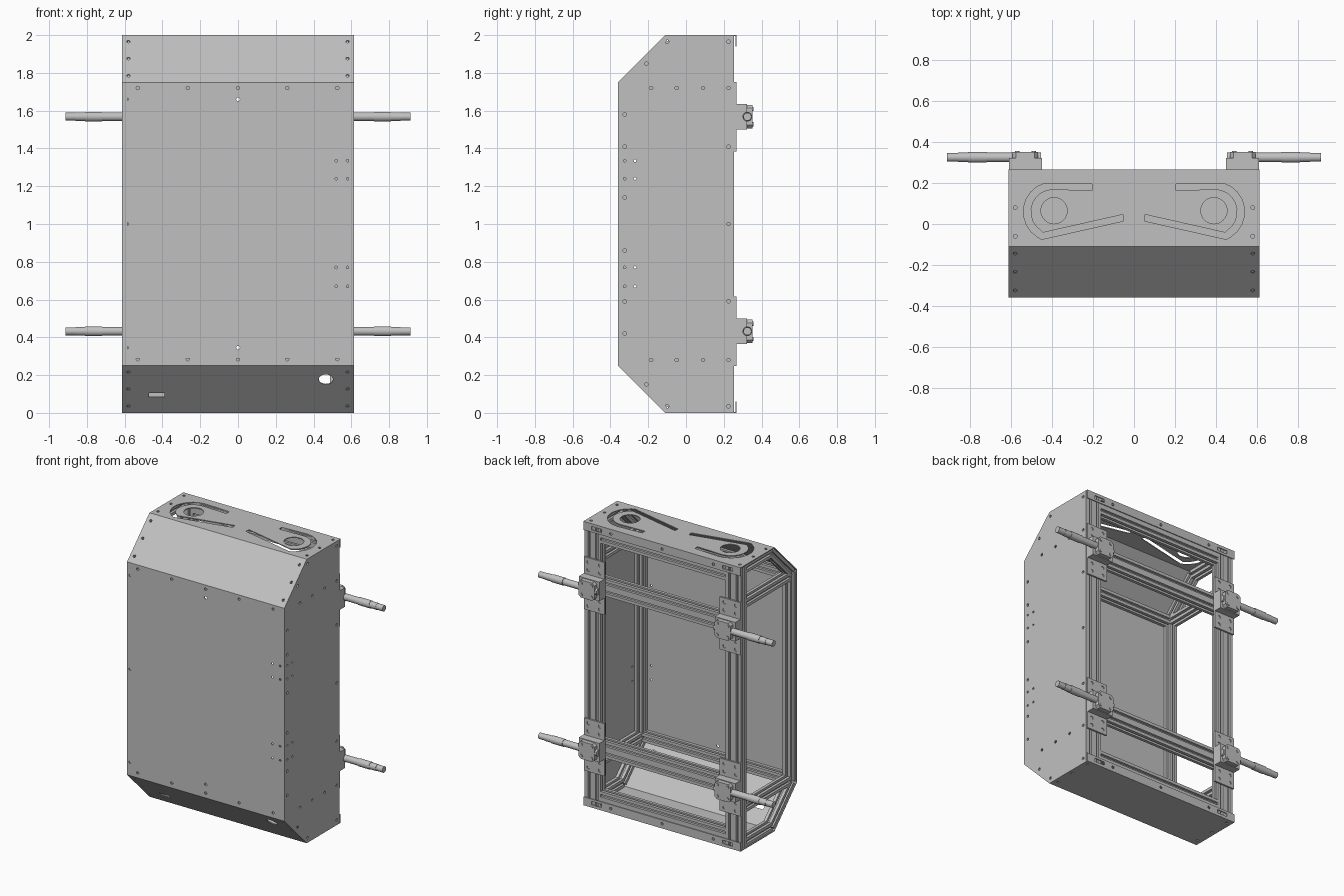
import bpy, bmesh
from math import cos, sin, pi, radians, sqrt
from mathutils import Matrix, Vector

if "Cube" in bpy.data.objects:
    bpy.data.objects.remove(bpy.data.objects["Cube"])

grey = bpy.data.materials.new("plain grey")
grey.use_nodes = True
grey.diffuse_color = (0.53, 0.53, 0.53, 1)
grey.node_tree.nodes["Principled BSDF"].inputs["Base Color"].default_value = grey.diffuse_color

X, Y, Z = Vector((1, 0, 0)), Vector((0, 1, 0)), Vector((0, 0, 1))
W, T, S = 0.613, 0.006, 0.06      # half width, sheet thickness, bar cell size
ROOT = sqrt(0.5)


# ---- helpers ----
def frame(origin, u, v):
    m = Matrix((u, v, u.cross(v))).transposed().to_4x4()
    m.translation = Vector(origin)
    return m


def prisms(name, outlines, m, z0, z1, smooth=False):
    """Extrude outlines from z0 to z1 in the local frame m."""
    bm = bmesh.new()
    for pts in outlines:
        face = bm.faces.new([bm.verts.new(m @ Vector((x, y, z0))) for x, y in pts])
        ext = bmesh.ops.extrude_face_region(bm, geom=[face])["geom"]
        up = m.to_3x3() @ Vector((0, 0, z1 - z0))
        bmesh.ops.translate(bm, vec=up, verts=[v for v in ext if isinstance(v, bmesh.types.BMVert)])
    bmesh.ops.recalc_face_normals(bm, faces=bm.faces)
    me = bpy.data.meshes.new(name)
    bm.to_mesh(me)
    bm.free()
    me.materials.append(grey)
    if smooth:
        me.polygons.foreach_set("use_smooth", [True] * len(me.polygons))
        me.set_sharp_from_angle(angle=radians(35))
    ob = bpy.data.objects.new(name, me)
    bpy.context.collection.objects.link(ob)
    return ob


def circle(x, y, r, n=12):
    return [(x + r * cos(2 * pi * i / n), y + r * sin(2 * pi * i / n)) for i in range(n)]


def rect(x0, x1, y0, y1):
    return [(x0, y0), (x1, y0), (x1, y1), (x0, y1)]


def panel(name, outline, m, holes):
    """Thin sheet with openings cut through it."""
    ob = prisms(name, [outline], m, 0, -T)
    cutter = prisms(name + "_cutter", holes, m, 0.01, -T - 0.01)
    cutter.hide_render = True
    mod = ob.modifiers.new("openings", 'BOOLEAN')
    mod.operation, mod.solver, mod.object = 'DIFFERENCE', 'EXACT', cutter
    dg = bpy.context.evaluated_depsgraph_get()
    cut = bpy.data.meshes.new_from_object(ob.evaluated_get(dg))
    ob.modifiers.clear()
    ob.data = cut
    bpy.data.objects.remove(cutter)


def slotted(nu, nv):
    """Outline of a slotted bar, nu by nv cells."""
    pts, p, d = [], complex(-nu, -nv) * S / 2, 1
    for n in (nu, nv, nu, nv):
        pts.append(p)
        for k in range(n):
            c = p + d * (k + 0.5) * S
            for along, deep in ((-1, 0), (-1, 1), (1, 1), (1, 0)):
                pts.append(c + d * complex(along * 0.009, deep * 0.017))
        p += d * n * S
        d *= 1j
    return [(q.real, q.imag) for q in pts]


def bar(name, a, b, u, nu=1, nv=1):
    a, b = Vector(a), Vector(b)
    axis = (b - a).normalized()
    prisms(name, [slotted(nu, nv)], frame(a, u, axis.cross(u)), 0, (b - a).length)


def screws(points, r=0.0095):
    return [circle(x, y, r) for x, y in points]


# ---- sheet panels ----
front_holes = screws([(x, z) for x in (-0.53, -0.265, 0, 0.26, 0.525) for z in (0.285, 1.72)]
                     + [(x, z) for x in (-0.59, 0) for z in (0.345, 1.66)] + [(-0.59, 1)])
front_holes += screws([(x, z) for x in (0.52, 0.58) for z in (0.67, 0.77, 1.24, 1.335)], 0.007)
panel("front_panel", rect(-W, W, 0.25, 1.75), frame((0, -0.36, 0), X, Z), front_holes)

slope = 0.25 / ROOT
edge = [(x, v) for x in (-0.58, 0.58) for v in (0.05, 0.178, 0.305)]
panel("upper_slope_panel", rect(-W, W, 0, slope),
      frame((0, -0.36, 1.75), X, (Y + Z) * ROOT), screws(edge))
panel("lower_slope_panel", rect(-W, W, 0, slope),
      frame((0, -0.11, 0), X, (Z - Y) * ROOT),
      screws(edge) + [circle(0.465, 0.25, 0.038, 24), rect(-0.47, -0.39, 0.115, 0.15)])

# hook-shaped cable slot: straight arm, round bend, slanting arm
def bend(r):
    return [(-0.395 + r * cos(t), 0.06 + r * sin(t))
            for t in [radians(90 + 16.5 * i) for i in range(10)]]


hook = ([(-0.205, 0.195)] + bend(0.145) + [(-0.45, -0.075), (-0.05, 0.015), (-0.055, 0.046),
        (-0.445, -0.042)] + bend(0.11)[::-1] + [(-0.205, 0.163)])
top_screws = [(x, y) for x in (-0.58, 0.58) for y in (-0.06, 0.08, 0.228)]
top_holes = screws(top_screws)
for s in (1, -1):
    top_holes += [[(s * x, y) for x, y in hook], circle(s * 0.39, 0.065, 0.064, 32)]
panel("top_panel", rect(-W, W, -0.11, 0.267), frame((0, 0, 2), X, Y), top_holes)
panel("bottom_panel", rect(-W, W, -0.267, 0.11), frame((0, 0, 0), X, -Y),
      screws([(x, -y) for x, y in top_screws]))

side = [(-0.11, 0), (0.255, 0), (0.255, 2), (-0.11, 2), (-0.36, 1.75), (-0.36, 0.25)]
side_pts = [(-0.325, 0.14), (-0.325, 0.41), (-0.325, 0.58), (-0.21, 0.85), (-0.1, 0.965),
            (0.225, 0.965), (0.225, 0.41)]
side_pts += [(y, 0.72) for y in (-0.185, -0.05, 0.09, 0.225)]
side_holes = screws([(y, 1 + s * h) for y, h in side_pts for s in (-1, 1)] + [(0.225, 1)])
side_holes += screws([(y, z) for y in (-0.325, -0.27) for z in (0.67, 0.77, 1.24, 1.335)], 0.007)
panel("left_side_panel", side, frame((W, 0, 0), Y, Z), side_holes)

# turned-down back lips of the top and bottom panels
back = frame((0, 0, 0), -X, Z)
for name, z0, z1, zc in (("top", 1.94, 2, 1.968), ("bottom", 0, 0.06, 0.032)):
    panel(name + "_back_lip", rect(-W, W, z0, z1), frame((0, 0.267, 0), -X, Z),
          screws([(x, zc) for x in (-0.4, 0, 0.4)])
          + [rect(s - 0.04, s + 0.04, zc - 0.012, zc + 0.012) for s in (-0.51, 0.51)])

# ---- slotted bar frame ----
for s, label in ((1, "left"), (-1, "right")):
    x = s * 0.577
    bar(label + "_back_post", (s * 0.547, 0.225, T), (s * 0.547, 0.225, 2 - T), X, 2, 1)
    bar(label + "_front_post", (x, -0.324, 0.265), (x, -0.324, 1.735), X)
    for t, level in ((1, "upper"), (-1, "lower")):
        part = label + "_" + level
        bar(part + "_slope_bar", (x, -0.324, 1 + t * 0.735), (x, -0.095, 1 + t * 0.964), X)
        bar(part + "_end_bar", (x, -0.095, 1 + t * 0.964), (x, 0.195, 1 + t * 0.964), X)
        bar(part + "_side_bar", (x, -0.294, 1 + t * 0.72), (x, 0.195, 1 + t * 0.72), X)
for t, level in ((1, "upper"), (-1, "lower")):
    bar(level + "_front_rail", (-0.547, -0.324, 1 + t * 0.72), (0.547, -0.324, 1 + t * 0.72), Y)
    bar(level + "_end_rail", (-0.487, 0.225, 1 + t * 0.934), (0.487, 0.225, 1 + t * 0.934), Y, 1, 2)
    bar(level + "_mount_rail", (-0.487, 0.225, 1 + t * 0.57), (0.487, 0.225, 1 + t * 0.57), Y, 1, 2)

# ---- brackets and rods on the back ----
for s, label in ((1, "left"), (-1, "right")):
    for z, level in ((1.568, "upper"), (0.432, "lower")):
        part = label + "_" + level
        c = -s * 0.53
        panel(part + "_bracket_plate", rect(c - 0.08, c + 0.08, z - 0.185, z + 0.185),
              frame((0, 0.267, 0), -X, Z),
              screws([(c + i * 0.045, z + j) for i in (-1, 1) for j in (-0.155, -0.1, 0.1, 0.155)], 0.012))
        prisms(part + "_bracket_spacer", [rect(c - 0.08, c + 0.08, z - 0.185, z + 0.185)],
               back, 0.255, 0.261)
        prisms(part + "_clamp_base", [rect(c - 0.08, c + 0.08, z - 0.067, z + 0.067)], back, 0.267, 0.322)
        a, b = 0.062, 0.045
        cap = [(a, -b), (a, b), (b, a), (-b, a), (-a, b), (-a, -b), (-b, -a), (b, -a)]
        prisms(part + "_clamp_cap", [[(c + p, z + q) for p, q in cap]], back, 0.322, 0.352)
        prisms(part + "_clamp_bolts",
               [circle(c + i * 0.04, z + j * 0.04, 0.011) for i in (-1, 1) for j in (-1, 1)],
               back, 0.352, 0.357, True)
        # stepped round rod pointing outwards
        m = frame((0, 0.325, z), Y * s, Z)
        for i, (x0, x1, r) in enumerate(((0.455, 0.72, 0.023), (0.72, 0.81, 0.026),
                                         (0.81, 0.86, 0.023), (0.86, 0.912, 0.021))):
            prisms(f"{part}_rod_section_{i + 1}", [circle(0, 0, r, 24)], m, x0, x1, True)
